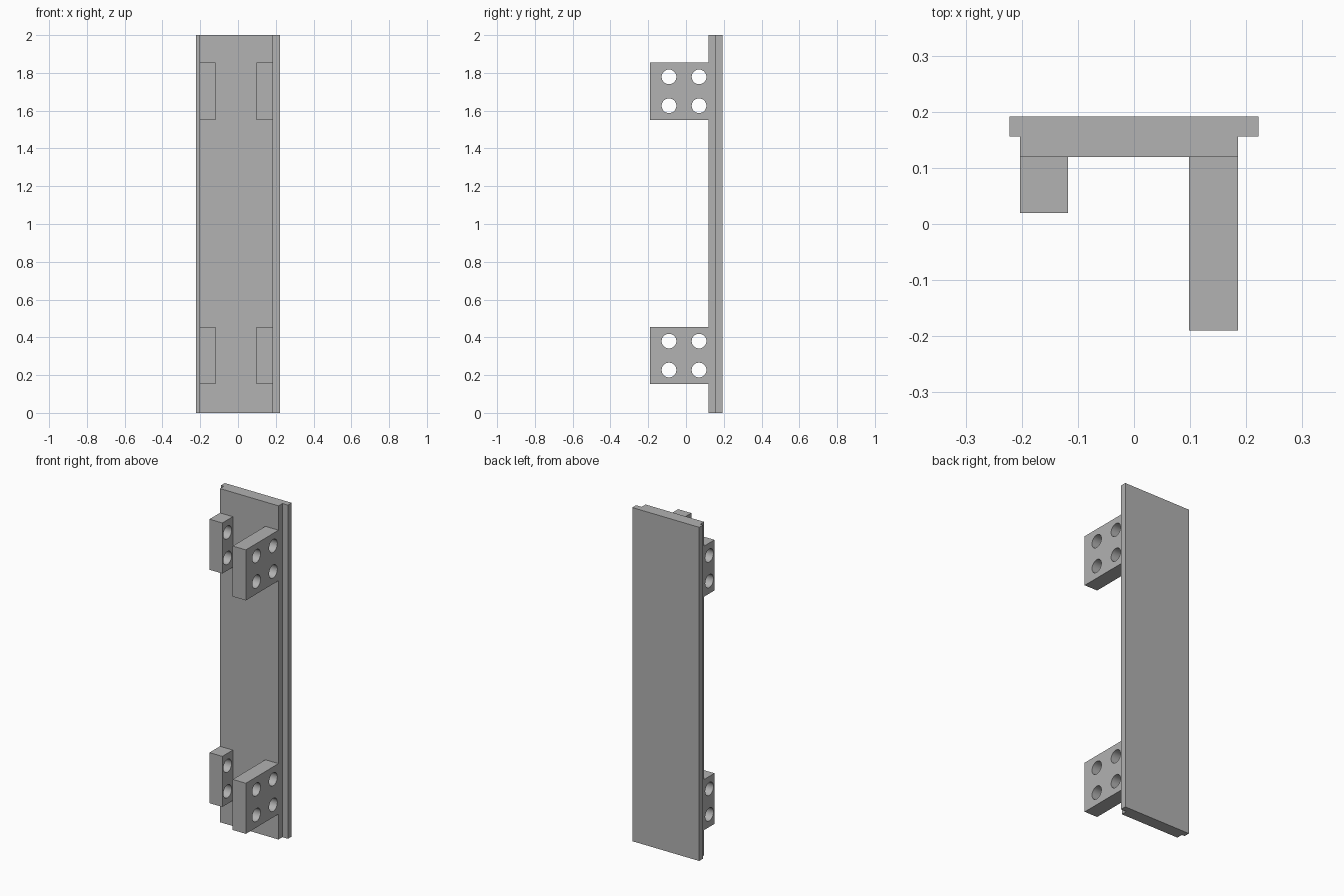
import bpy, bmesh, math
from mathutils import Matrix, Vector

cube = bpy.data.objects.get("Cube")
if cube:
    bpy.data.objects.remove(cube, do_unlink=True)

grey = bpy.data.materials.new("plain grey")
grey.use_nodes = True
colour = (0.445, 0.445, 0.445, 1)
grey.diffuse_color = colour
grey.node_tree.nodes["Principled BSDF"].inputs["Base Color"].default_value = colour


def add_object(name, bm):
    bmesh.ops.recalc_face_normals(bm, faces=bm.faces)
    mesh = bpy.data.meshes.new(name)
    bm.to_mesh(mesh)
    bm.free()
    mesh.materials.append(grey)
    ob = bpy.data.objects.new(name, mesh)
    bpy.context.collection.objects.link(ob)
    return ob


def extrude_profile(name, points, z0, z1):
    bm = bmesh.new()
    face = bm.faces.new([bm.verts.new((x, y, z0)) for x, y in points])
    top = bmesh.ops.extrude_face_region(bm, geom=[face])["geom"]
    verts = [v for v in top if isinstance(v, bmesh.types.BMVert)]
    bmesh.ops.translate(bm, verts=verts, vec=(0, 0, z1 - z0))
    return add_object(name, bm)


# Panel: wide back plate with a narrower raised front step
BACK, STEP, FRONT = 0.192, 0.156, 0.119
HALF, LEFT, RIGHT = 0.222, 0.185, -0.203
extrude_profile("stepped_panel", [
    (-HALF, BACK), (-HALF, STEP), (RIGHT, STEP), (RIGHT, FRONT),
    (LEFT, FRONT), (LEFT, STEP), (HALF, STEP), (HALF, BACK)], 0, 2)


def bracket(name, x0, x1, y0, z0, hole_ys):
    block = extrude_profile(
        name, [(x0, y0), (x1, y0), (x1, FRONT), (x0, FRONT)], z0, z0 + 0.303)
    # Bolt holes bored sideways through the block
    bm = bmesh.new()
    for y in hole_ys:
        for dz in (0.075, 0.228):
            place = Matrix.Translation(Vector(((x0 + x1) / 2, y, z0 + dz)))
            bmesh.ops.create_cone(
                bm, cap_ends=True, segments=32, radius1=0.039, radius2=0.039,
                depth=0.2, matrix=place @ Matrix.Rotation(math.pi / 2, 4, "Y"))
    cutter = add_object("hole_cutter", bm)
    cutter.hide_render = True
    cut = block.modifiers.new("bolt holes", "BOOLEAN")
    cut.operation = "DIFFERENCE"
    cut.solver = "EXACT"
    cut.object = cutter
    # Bake the holes, then discard the cutter
    bpy.ops.object.select_all(action="DESELECT")
    block.select_set(True)
    bpy.context.view_layer.objects.active = block
    bpy.ops.object.modifier_apply(modifier=cut.name)
    bpy.data.objects.remove(cutter, do_unlink=True)
    bpy.ops.object.shade_smooth_by_angle(angle=math.radians(30))


# Long brackets on the left, short ones on the right, at two heights
for level, z in (("lower", 0.152), ("upper", 1.551)):
    bracket(level + "_long_bracket", 0.098, LEFT, -0.19, z, (-0.09, 0.069))
    bracket(level + "_short_bracket", RIGHT, -0.118, 0.02, z, (0.069,))
